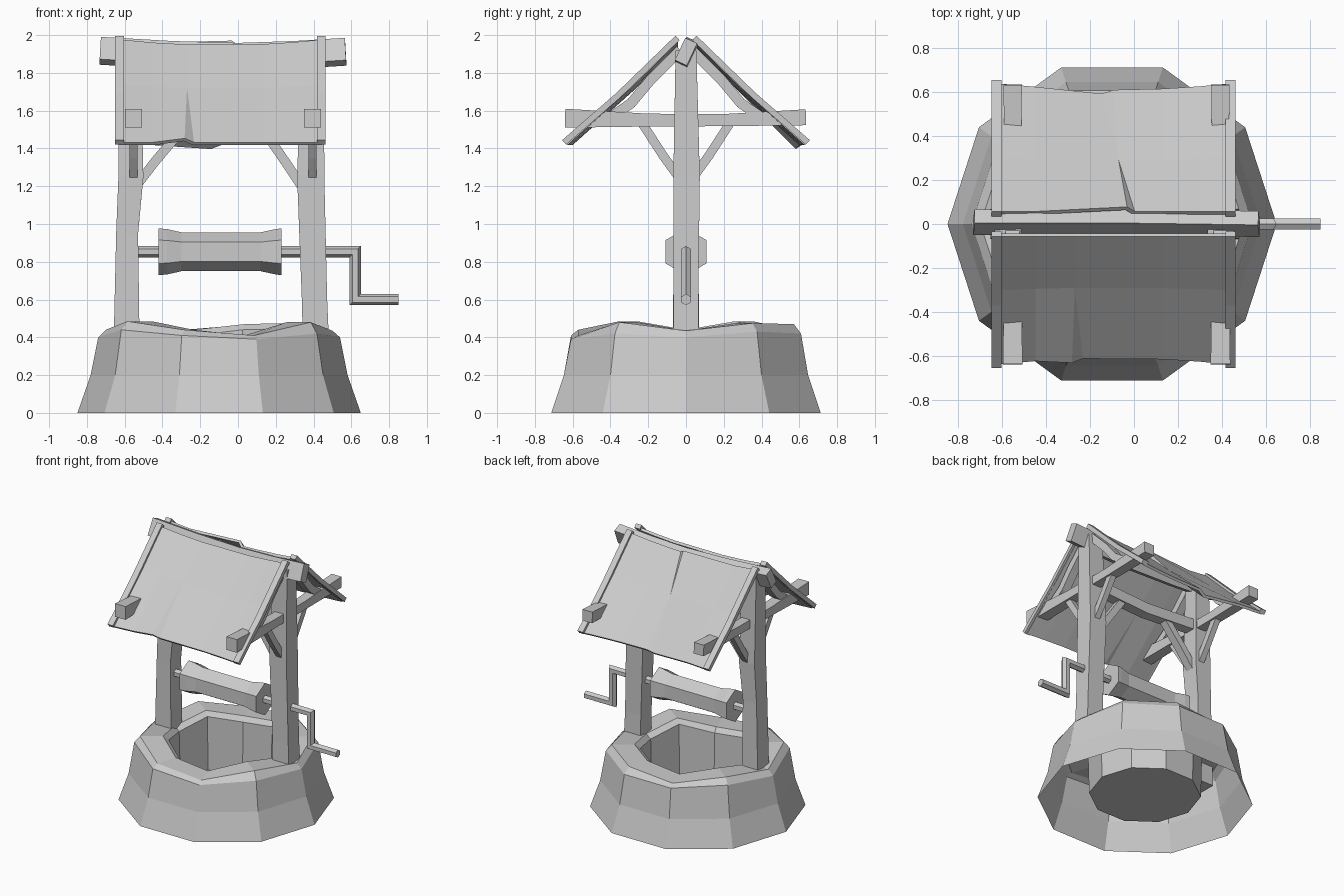
import bpy, bmesh, math
from mathutils import Vector

if "Cube" in bpy.data.objects:
    bpy.data.objects.remove(bpy.data.objects["Cube"])


def finish(name, bm, recalc=True):
    bmesh.ops.remove_doubles(bm, verts=bm.verts, dist=0.0005)
    if recalc:
        bmesh.ops.recalc_face_normals(bm, faces=bm.faces)
    me = bpy.data.meshes.new(name)
    bm.to_mesh(me)
    bm.free()
    ob = bpy.data.objects.new(name, me)
    bpy.context.collection.objects.link(ob)
    return ob


def sweep(name, pts, sizes, side, n=4):
    """Box (n=4) or hexagon (n=6) section swept along a path; sizes are half extents."""
    pts = [Vector(p) for p in pts]
    if not isinstance(sizes, list):
        sizes = [sizes] * len(pts)
    if n == 4:
        sec = [(-1, -1), (1, -1), (1, 1), (-1, 1)]
    else:
        sec = [(math.sin(math.tau * k / n), math.cos(math.tau * k / n)) for k in range(n)]
    bm = bmesh.new()
    rings = []
    for i, p in enumerate(pts):
        d1 = (p - pts[i - 1]).normalized() if i else (pts[1] - p).normalized()
        d2 = (pts[i + 1] - p).normalized() if i < len(pts) - 1 else d1
        t = (d1 + d2).normalized()
        u = Vector(side)
        u = (u - t * u.dot(t)).normalized()
        v = t.cross(u) / max(t.dot(d1), 0.4)      # mitred corners
        a, b = sizes[i]
        rings.append([bm.verts.new(p + u * a * s + v * b * c) for s, c in sec])
    for r0, r1 in zip(rings, rings[1:]):
        for k in range(n):
            bm.faces.new((r0[k], r0[(k + 1) % n], r1[(k + 1) % n], r1[k]))
    bm.faces.new(rings[0])
    bm.faces.new(rings[-1])
    return finish(name, bm)


X, Y = (1, 0, 0), (0, 1, 0)

# Ten-sided stone wall with an uneven rim, open underneath, closed shaft floor
edge = [.40, .43, .42, .42, .44, .40, .44, .41, .39, .42]
rim = [.435, .475, .47, .44, .485, .44, .485, .44, .41, .48]
rings = [(.75, lambda k: 0), (.68, lambda k: .2), (.64, lambda k: edge[k]),
         (.60, lambda k: rim[k]), (.44, lambda k: rim[k]),
         (.40, lambda k: rim[k] - .03), (.39, lambda k: .05)]
bm = bmesh.new()
loops = []
for r, zf in rings:
    loops.append([bm.verts.new((-.1 + r * math.cos(math.radians(36 * k)),
                                r * math.sin(math.radians(36 * k)), zf(k))) for k in range(10)])
for a, b in zip(loops, loops[1:]):
    for k in range(10):
        j = (k + 1) % 10
        bm.faces.new((a[k], a[j], b[j], b[k]))
bm.faces.new(loops[-1])
finish("stone_wall", bm, False)

# Posts
sweep("left_post", [(-.59, 0, .3), (-.587, 0, .95), (-.567, .003, 1.25), (-.575, 0, 1.92)],
      [(.07, .07), (.058, .065), (.066, .07), (.06, .055)], X)
sweep("right_post", [(.415, 0, .3), (.405, 0, .6), (.385, .003, 1.25), (.395, 0, 1.92)],
      [(.07, .07), (.067, .065), (.072, .07), (.06, .055)], X)

# Sagging, tilted ridge beam
a = math.radians(25)
sweep("ridge_beam", [(-.73, .008, 1.917), (-.35, .008, 1.895), (0, .008, 1.885),
                     (.3, .004, 1.895), (.57, 0, 1.912)], (.035, .065), (0, math.cos(a), -math.sin(a)))

# Tie beam between the posts and its braces
sweep("tie_beam", [(-.56, 0, 1.56), (-.09, 0, 1.53), (.38, 0, 1.56)], (.04, .04), Y)
sweep("left_tie_brace", [(-.54, 0, 1.2), (-.44, 0, 1.33), (-.28, 0, 1.52)], (.03, .025), Y)
sweep("right_tie_brace", [(.35, 0, 1.18), (.25, 0, 1.33), (.12, 0, 1.52)], (.03, .025), Y)

for tag, x, xt in (("left", -.553, -.627), ("right", .394, .44)):
    # Cross beam poking through the roof on both sides
    sweep(tag + "_cross_beam", [(x, -.64, 1.56), (x, -.2, 1.55), (x, .2, 1.55), (x, .635, 1.565)],
          [(.045, .05), (.038, .034), (.036, .032), (.042, .042)], X)
    for side, s in (("front", -1), ("back", 1)):
        # Brace, bowed rafter and edge board
        sweep(f"{tag}_{side}_brace", [(x, s * .04, 1.25), (x, s * .12, 1.36), (x, s * .23, 1.53)],
              (.022, .024), X)
        sweep(f"{tag}_{side}_rafter", [(x, s * .03, 1.92), (x, s * .19, 1.76),
                                       (x, s * .29, 1.64), (x, s * .42, 1.55)], (.032, .027), X)
        sweep(f"{tag}_{side}_edge_board", [(xt, s * .045, 1.985), (xt, s * .36, 1.68),
                                           (xt, s * .645, 1.432)], (.023, .016), X)


def roof(name, s, rows):
    """Sagging sheet with a split; each row: (slope position, joint left x, joint right x, lift)."""
    bm = bmesh.new()
    grid = []
    for q, ja, jb, lift in rows:
        row = []
        for x, up in ((-.63, 0), (-.45, 0), (ja, lift), (jb, 0), (.13, 0), (.3, 0), (.445, 0)):
            sag = .03 * (1 - min(1, ((x + .09) / .54) ** 2))
            y = .05 + .585 * q - sag * q + up * .6
            z = 1.97 - .545 * q - .05 * q * (1 - q) - sag * (1 - q) + up * .7
            row.append(bm.verts.new((x, s * y, z)))
        grid.append(row)
    for r0, r1 in zip(grid, grid[1:]):
        for k in range(len(r0) - 1):
            f = (r0[k], r1[k], r1[k + 1], r0[k + 1])
            bm.faces.new(f if s < 0 else f[::-1])
    ob = finish(name, bm, False)
    m = ob.modifiers.new("thickness", 'SOLIDIFY')
    m.thickness = .02
    m.offset = 0


# Roof sheets
roof("front_roof", -1, [(0, -.27, -.27, 0), (.42, -.27, -.27, 0), (1, -.285, -.235, .03)])
roof("back_roof", 1, [(0, -.035, 0, .035), (.42, -.07, -.07, 0), (1, -.145, -.09, -.03)])

# Winding drum, axle and crank
sweep("drum", [(x, 0, .853) for x in (-.42, -.375, -.3, .12, .2, .23)],
      [(.124, .124), (.12, .12), (.103, .103), (.103, .103), (.12, .12), (.124, .124)], Y, 6)
sweep("crank", [(-.56, 0, .853), (.62, 0, .853), (.62, 0, .60), (.85, 0, .60)], (.03, .03), Y, 6)
